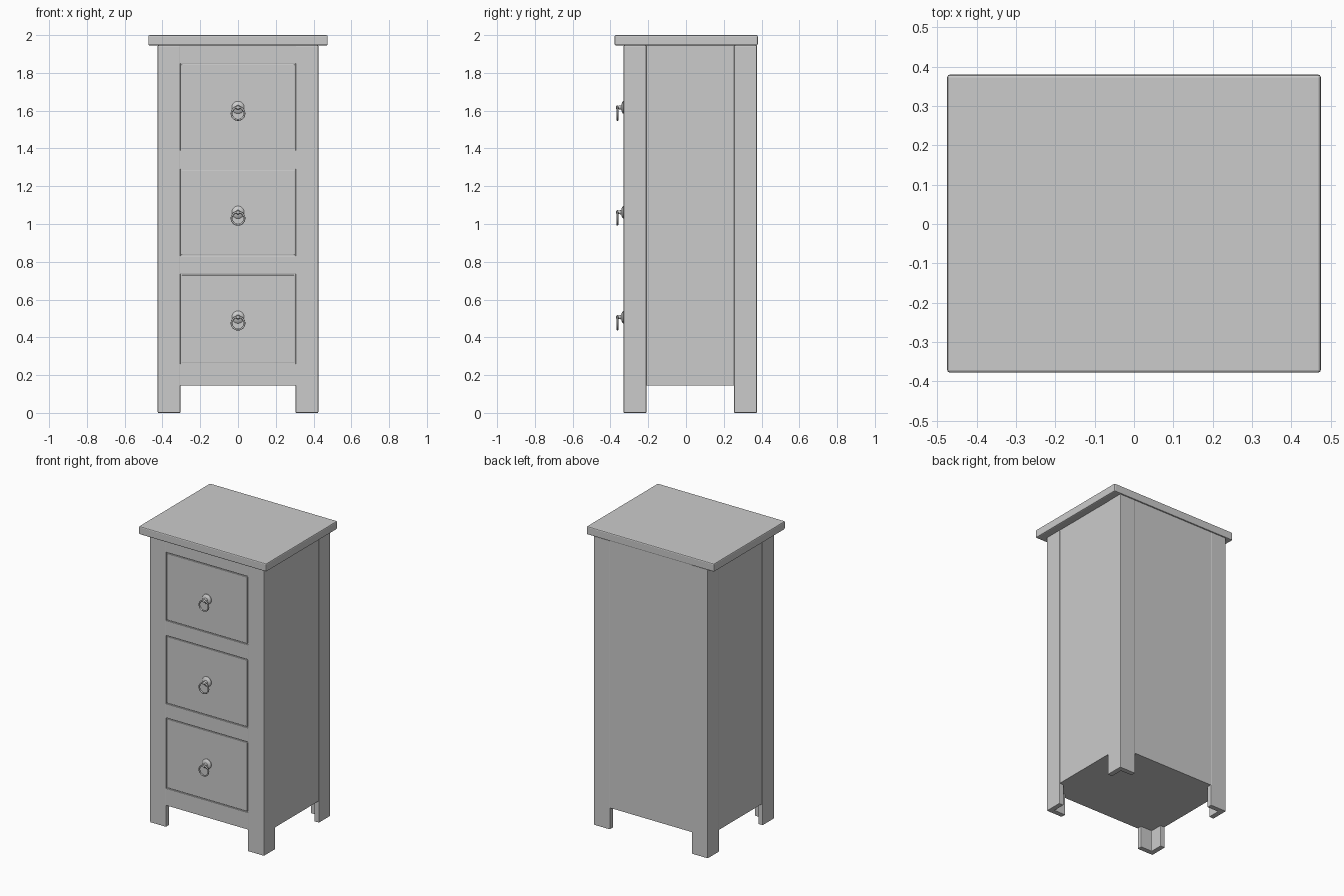
import bpy, bmesh
from math import pi

if "Cube" in bpy.data.objects:
    bpy.data.objects.remove(bpy.data.objects["Cube"])


def finish(bm, name, bevel=0.0):
    bmesh.ops.recalc_face_normals(bm, faces=bm.faces)
    me = bpy.data.meshes.new(name)
    bm.to_mesh(me)
    bm.free()
    ob = bpy.data.objects.new(name, me)
    bpy.context.collection.objects.link(ob)
    if bevel:
        m = ob.modifiers.new("edge", 'BEVEL')
        m.width = bevel
        m.segments = 2
    return ob


def box(name, x0, x1, y0, y1, z0, z1, bevel=0.0):
    bm = bmesh.new()
    bmesh.ops.create_cube(bm, size=1)
    for v in bm.verts:
        v.co = (x1 if v.co.x > 0 else x0,
                y1 if v.co.y > 0 else y0,
                z1 if v.co.z > 0 else z0)
    return finish(bm, name, bevel)


def smooth(ob):
    bpy.ops.object.select_all(action='DESELECT')
    ob.select_set(True)
    bpy.context.view_layer.objects.active = ob
    bpy.ops.object.shade_smooth_by_angle(angle=0.7)


HX, FRONT, BACK = 0.425, -0.33, 0.375     # outer body limits
FLOOR, TOP = 0.145, 1.945
POST, WALL = 0.12, 0.035

# carcass, slightly recessed behind the corner posts
box("carcass", -HX + 0.004, HX - 0.004, FRONT + 0.008, BACK - 0.003, FLOOR, TOP)

# overhanging top board
box("top_board", -0.475, 0.475, -0.378, 0.38, TOP, 2.0, 0.007)

# L-section corner posts running down into the legs
profile = [(0, 0), (POST, 0), (POST, WALL), (WALL, WALL), (WALL, POST), (0, POST)]
for sx, side in ((-1, "left"), (1, "right")):
    for y0, sy, end in ((FRONT, 1, "front"), (BACK, -1, "back")):
        bm = bmesh.new()
        vs = [bm.verts.new((sx * (HX - px), y0 + sy * py, 0)) for px, py in profile]
        face = bm.faces.new(vs)
        ext = bmesh.ops.extrude_face_region(bm, geom=[face])
        for v in ext["geom"]:
            if isinstance(v, bmesh.types.BMVert):
                v.co.z = TOP
        finish(bm, f"{end}_{side}_post", 0.004)

# front rails between the drawers
inner = HX - POST
for i, (z0, z1) in enumerate(((FLOOR, 0.26), (0.735, 0.83), (1.29, 1.39), (1.85, TOP))):
    box(f"front_rail_{i + 1}", -inner - 0.005, inner + 0.005,
        FRONT + 0.001, FRONT + 0.03, z0, z1, 0.002)


def lathe(name, pts, z, n=24):
    """Revolve (radius, y) points about a front-to-back axis at height z."""
    bm = bmesh.new()
    vs = [bm.verts.new((r, y, 0)) for r, y in pts]
    es = [bm.edges.new(p) for p in zip(vs, vs[1:])]
    bmesh.ops.spin(bm, geom=vs + es, cent=(0, 0, 0), axis=(0, 1, 0),
                   angle=2 * pi, steps=n)
    bmesh.ops.remove_doubles(bm, verts=bm.verts, dist=1e-5)
    for v in bm.verts:
        v.co.z += z
    smooth(finish(bm, name))


# drawer fronts with ring pulls
for i, (z0, z1, zr) in enumerate(((0.26, 0.735, 0.475), (0.83, 1.29, 1.03), (1.39, 1.85, 1.585))):
    g = 0.006
    box(f"drawer_front_{i + 1}", -inner + g, inner - g,
        FRONT + 0.001, FRONT + 0.03, z0 + g, z1 - g, 0.003)
    # domed rosette with a short stud holding the ring
    lathe(f"pull_rosette_{i + 1}",
          [(0.033, FRONT + 0.003), (0.033, FRONT - 0.003), (0.026, FRONT - 0.009),
           (0.012, FRONT - 0.013), (0.009, FRONT - 0.026), (0.012, FRONT - 0.032),
           (0.008, FRONT - 0.039), (0, FRONT - 0.041)], zr + 0.032)
    bpy.ops.mesh.primitive_torus_add(
        location=(0, FRONT - 0.033, zr), rotation=(pi / 2, 0, 0),
        major_radius=0.034, minor_radius=0.005,
        major_segments=32, minor_segments=10)
    ring = bpy.context.object
    ring.name = f"pull_ring_{i + 1}"
    smooth(ring)
